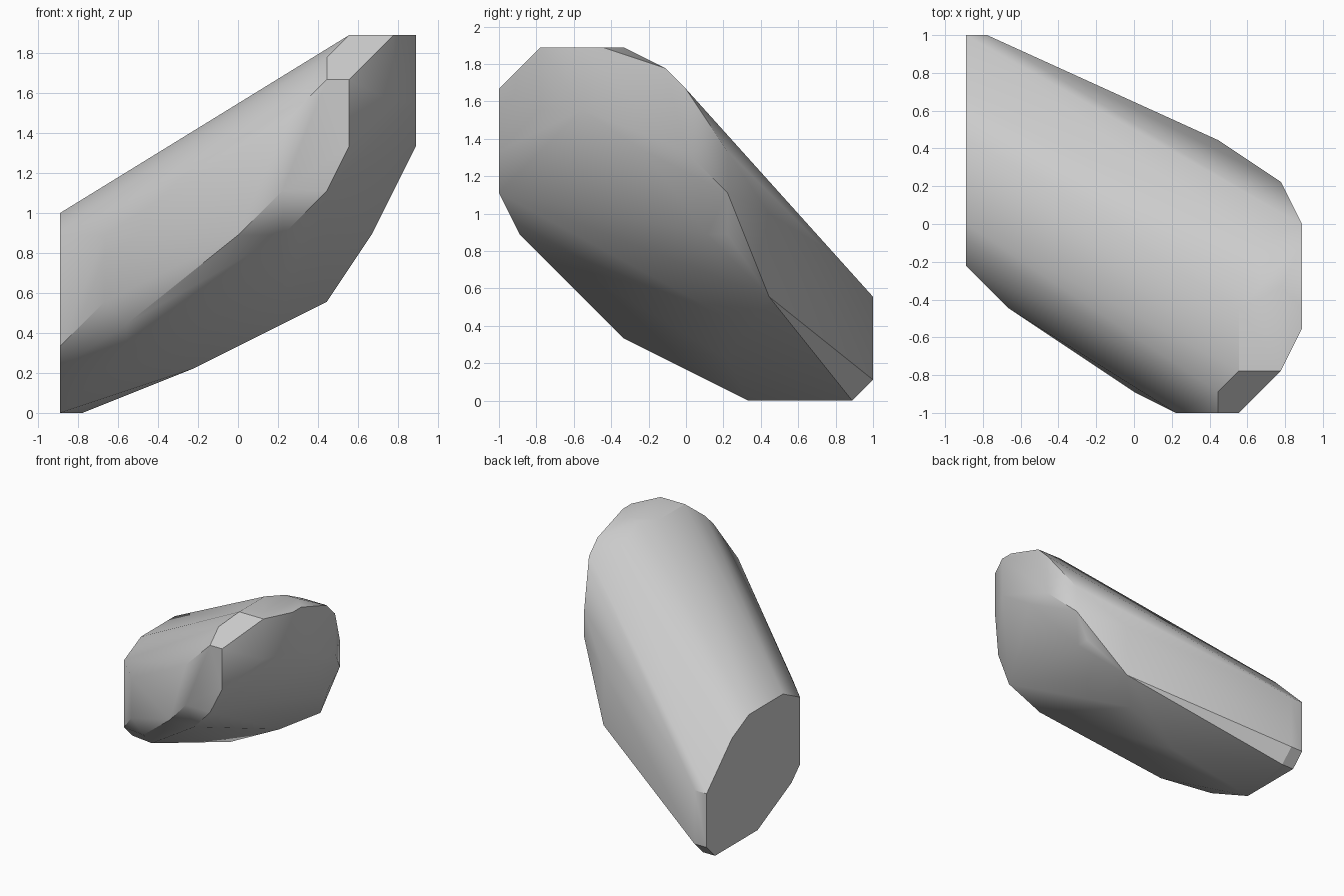
import bpy, bmesh, math

if "Cube" in bpy.data.objects:
    bpy.data.objects.remove(bpy.data.objects["Cube"])

U = 1 / 9  # the stone's corners sit on a coarse grid

# Planar facets, each given in its own plane
left_end = [(0, 9), (4, 9), (6, 8), (9, 5), (9, 1), (8, 0), (3, 0), (-1, 2), (-2, 3), (-2, 8)]
right_end = [(-5, 17), (-4, 17), (-1, 16), (0, 15), (0, 12), (-2, 12), (-5, 14)]
front_facet = [(4, 15), (5, 15), (5, 12), (4, 10), (2, 10), (2, 13)]
top_facet = [(5, -7), (7, -7), (7, -3), (6, -3), (5, -4)]
corners = [(-8, y, z) for y, z in left_end]
corners += [(8, y, z) for y, z in right_end]
corners += [(x, -9, z) for x, z in front_facet]
corners += [(x, y, 17) for x, y in top_facet]

# Front shoulder and lower front
corners += [(4, -8, 16), (7, -7, 14), (0, -8, 8), (2, -8, 8),
            (-6, -4, 8), (-6, -4, 5), (-5, -4, 4), (-5, -3, 3)]
# Back and underside
corners += [(6, -1, 16), (7, 2, 12), (7, 2, 10), (6, 2, 8), (6, 1, 8), (5, 3, 7),
            (4, 4, 9), (4, 4, 5), (2, 2, 4), (-2, 2, 2),
            (-7, 9, 5), (-7, 9, 1), (-7, 8, 0)]

# Stone body wrapped around the corners
bm = bmesh.new()
for x, y, z in corners:
    bm.verts.new((x * U, y * U, z * U))
hull = bmesh.ops.convex_hull(bm, input=bm.verts[:])
loose = {g for g in hull["geom_interior"] + hull["geom_unused"] if isinstance(g, bmesh.types.BMVert)}
bmesh.ops.delete(bm, geom=list(loose), context='VERTS')
bmesh.ops.dissolve_limit(bm, angle_limit=math.radians(0.5), verts=bm.verts[:], edges=bm.edges[:])
bmesh.ops.recalc_face_normals(bm, faces=bm.faces[:])
mesh = bpy.data.meshes.new("stone")
bm.to_mesh(mesh)
bm.free()
stone = bpy.data.objects.new("stone", mesh)
bpy.context.collection.objects.link(stone)

# Plain grey colour
grey = bpy.data.materials.new("stone grey")
grey.diffuse_color = (0.6, 0.6, 0.6, 1)
grey.use_nodes = True
grey.node_tree.nodes["Principled BSDF"].inputs["Base Color"].default_value = grey.diffuse_color
mesh.materials.append(grey)

# Soft facets, crisp corners
bpy.context.view_layer.objects.active = stone
stone.select_set(True)
bpy.ops.object.shade_smooth_by_angle(angle=math.radians(30))
